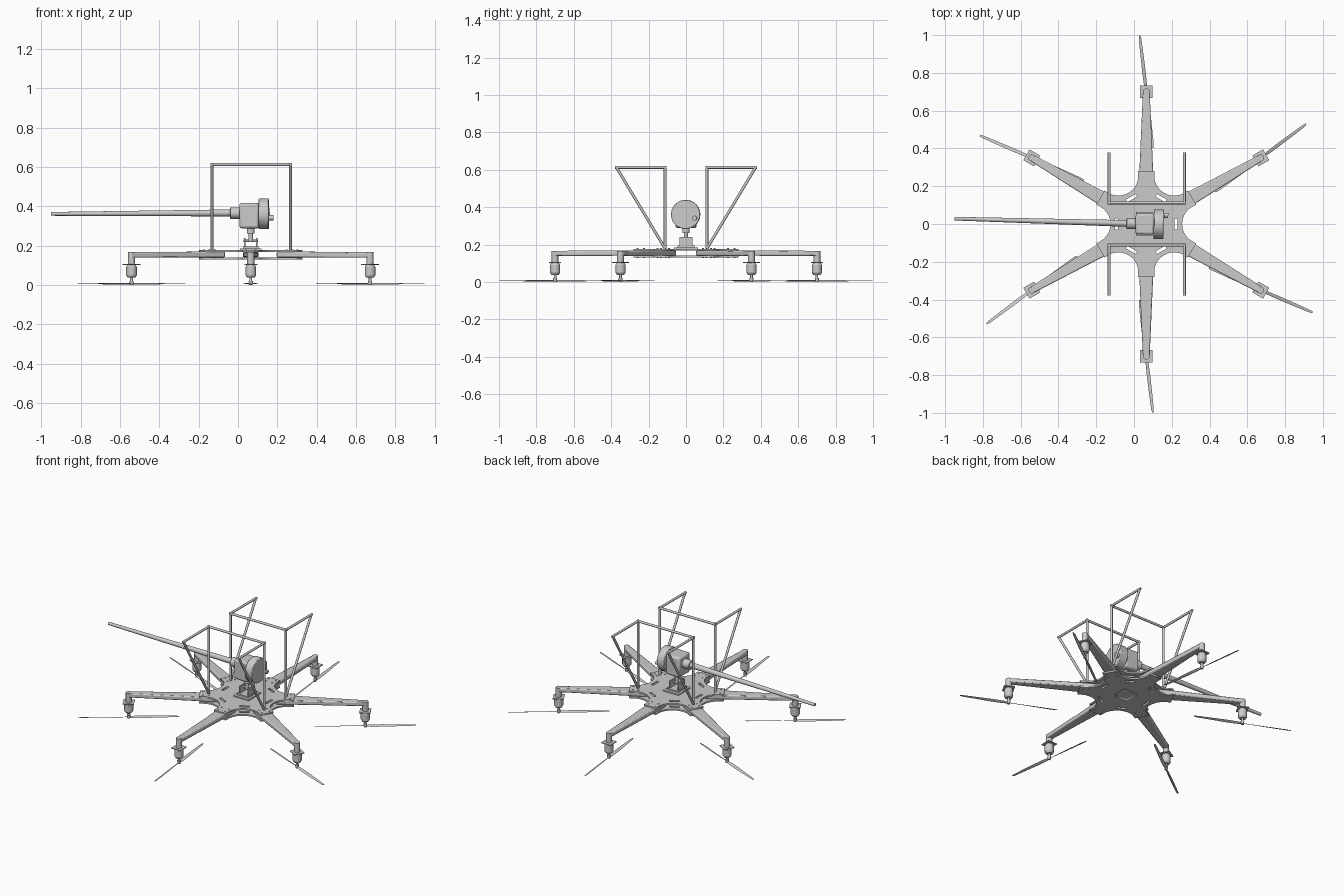
import bpy, bmesh, math
from mathutils import Matrix, Vector

if "Cube" in bpy.data.objects:
    bpy.data.objects.remove(bpy.data.objects["Cube"])

CX = 0.065                      # hub centre
HUB = Matrix.Translation((CX, 0, 0))


def finish(bm, name, mat=Matrix(), bevel=0, smooth=True):
    bmesh.ops.recalc_face_normals(bm, faces=bm.faces)
    me = bpy.data.meshes.new(name)
    bm.to_mesh(me)
    bm.free()
    ob = bpy.data.objects.new(name, me)
    bpy.context.collection.objects.link(ob)
    ob.matrix_world = mat
    if bevel:
        m = ob.modifiers.new("bevel", 'BEVEL')
        m.width, m.segments, m.limit_method = bevel, 2, 'ANGLE'
    if smooth:
        bpy.ops.object.select_all(action='DESELECT')
        ob.select_set(True)
        bpy.context.view_layer.objects.active = ob
        bpy.ops.object.shade_smooth_by_angle(angle=math.radians(35))
    return ob


def add_box(bm, lo, hi):
    lo, hi = Vector(lo), Vector(hi)
    m = Matrix.Translation((lo + hi) / 2) @ Matrix.Diagonal((*(hi - lo), 1))
    bmesh.ops.create_cube(bm, size=1, matrix=m)


def add_rod(bm, a, b, r1, r2=None, n=16):
    a, b = Vector(a), Vector(b)
    d = b - a
    m = Matrix.Translation((a + b) / 2) @ d.to_track_quat('Z', 'Y').to_matrix().to_4x4()
    bmesh.ops.create_cone(bm, cap_ends=True, segments=n, radius1=r1,
                          radius2=r1 if r2 is None else r2, depth=d.length, matrix=m)


def loft(bm, rings):
    rows = [[bm.verts.new(p) for p in ring] for ring in rings]
    n = len(rows[0])
    for a, b in zip(rows, rows[1:]):
        for i in range(n):
            bm.faces.new((a[i], a[(i + 1) % n], b[(i + 1) % n], b[i]))
    bm.faces.new(rows[0])
    bm.faces.new(rows[-1])


def turn(p, ang):
    c, s = math.cos(ang), math.sin(ang)
    return (p[0] * c - p[1] * s, p[0] * s + p[1] * c)


# Hub outline: six brackets joined by concave arcs
def hub_outline():
    pts = []
    arc_c, arc_r = 0.296, 0.106
    for k in range(6):
        a = math.radians(30 + 60 * k)
        pts += [turn((0.28, -0.043), a), turn((0.28, 0.043), a)]
        for j in range(13):
            t = math.radians(-129 + 258 * j / 12) / 2
            p = (arc_c - arc_r * math.cos(t * 0.8), arc_r * math.sin(t * 0.8))
            pts.append(turn(p, a + math.pi / 6))
    return pts


def plate(name, z0, z1, holes):
    cu = bpy.data.curves.new(name, 'CURVE')
    cu.dimensions, cu.fill_mode, cu.extrude = '2D', 'BOTH', (z1 - z0) / 2
    for loop in [hub_outline()] + holes:
        sp = cu.splines.new('POLY')
        sp.points.add(len(loop) - 1)
        for p, q in zip(sp.points, loop):
            p.co = (q[0], q[1], 0, 1)
        sp.use_cyclic_u = True
    tmp = bpy.data.objects.new(name + "_curve", cu)
    bpy.context.collection.objects.link(tmp)
    bpy.context.view_layer.update()
    me = bpy.data.meshes.new_from_object(tmp.evaluated_get(bpy.context.evaluated_depsgraph_get()))
    bpy.data.objects.remove(tmp)
    me.name = name
    ob = bpy.data.objects.new(name, me)
    bpy.context.collection.objects.link(ob)
    ob.location = (CX, 0, (z0 + z1) / 2)


slots = [[turn(p, math.radians(60 * k)) for p in
          ((0.15, -0.03), (0.166, -0.03), (0.166, 0.03), (0.15, 0.03))] for k in range(6)]
window = [(-0.05, -0.05), (0.05, -0.05), (0.05, 0.05), (-0.05, 0.05)]
plate("hub_top_plate", 0.168, 0.178, slots)
plate("hub_bottom_plate", 0.131, 0.141, slots + [window])

# Arms with motors and propellers, repeated six times
for k in range(6):
    m = HUB @ Matrix.Rotation(math.radians(30 + 60 * k), 4, 'Z')
    bm = bmesh.new()
    loft(bm, [[(r, -w, z0), (r, w, z0), (r, w, z1), (r, -w, z1)] for r, w, z0, z1 in
              ((0.172, 0.04, 0.141, 0.168), (0.29, 0.036, 0.141, 0.17), (0.70, 0.018, 0.14, 0.167))])
    finish(bm, f"arm_{k+1}", m, 0.006)

    bm = bmesh.new()
    add_rod(bm, (0.7, 0, 0.105), (0.7, 0, 0.167), 0.018)
    add_box(bm, (0.667, -0.033, 0.101), (0.733, 0.033, 0.106))
    finish(bm, f"motor_mount_{k+1}", m)

    bm = bmesh.new()
    for z0, z1, r0, r1 in ((0.101, 0.092, 0.022, 0.026), (0.092, 0.05, 0.027, 0.027),
                           (0.05, 0.038, 0.027, 0.019), (0.038, 0.022, 0.007, 0.007),
                           (0.022, 0.0, 0.011, 0.009)):
        add_rod(bm, (0.7, 0, z0), (0.7, 0, z1), r0, r1, 24)
    finish(bm, f"motor_{k+1}", m)

    bm = bmesh.new()
    for s in (1, -1):           # twisted blades
        rings = []
        for r, c, pitch in ((0.0, 0.006, 25), (0.04, 0.009, 28), (0.1, 0.01, 22),
                            (0.2, 0.0085, 14), (0.28, 0.007, 9), (0.299, 0.004, 7)):
            p = math.radians(pitch)
            ring = []
            for u, v in ((-c, 0), (0, -0.0014), (c, 0), (0, 0.0014)):
                ring.append((s * r, s * (u * math.cos(p) - v * math.sin(p)),
                             0.007 + u * math.sin(p) + v * math.cos(p)))
            rings.append(ring)
        loft(bm, rings)
    finish(bm, f"propeller_{k+1}",
           m @ Matrix.Translation((0.7, 0, 0)) @ Matrix.Rotation(math.radians(6.7), 4, 'Z'))

    bm = bmesh.new()            # bracket bolts
    for x in (0.225, 0.26):
        for y in (-0.025, 0.025):
            add_rod(bm, (x, y, 0.129), (x, y, 0.181), 0.005, n=8)
    finish(bm, f"bracket_bolts_{k+1}", m)

# Landing frames, one on each side
for side, name in ((-1, "front"), (1, "back")):
    bm = bmesh.new()
    r = 0.0075
    yi, yo, zt, zb = 0.112 * side, 0.372 * side, 0.613, 0.175
    for x in (-0.132, 0.267):
        add_rod(bm, (x, yi, zb), (x, yi, zt + r), r, n=12)
        add_rod(bm, (x, yi, zt), (x, yo + r * side, zt), r, n=12)
        add_rod(bm, (x, yo, zt), (x, yi, zb + 0.005), r, n=12)
    add_rod(bm, (-0.132 - r, yi, zt), (0.267 + r, yi, zt), r, n=12)
    finish(bm, f"{name}_landing_frame")

# Swivel base and yoke
bm = bmesh.new()
add_box(bm, (-0.055, -0.063, 0.177), (0.055, 0.063, 0.186))
add_box(bm, (-0.04, -0.045, 0.186), (0.04, 0.045, 0.195))
for x in (-0.03, 0.03):
    add_box(bm, (x - 0.004, -0.034, 0.19), (x + 0.004, 0.034, 0.24))
add_rod(bm, (-0.036, 0, 0.225), (0.036, 0, 0.225), 0.006)
finish(bm, "swivel_yoke", HUB)

# Upper assembly, slightly turned about the vertical axis
TOP = HUB @ Matrix.Rotation(math.radians(-1.6), 4, 'Z') @ Matrix.Translation((-CX, 0, 0))

bm = bmesh.new()
add_rod(bm, (0.065, 0, 0.22), (0.065, 0, 0.265), 0.011)
add_rod(bm, (0.065, 0, 0.262), (0.065, 0, 0.292), 0.02)
finish(bm, "swivel_neck", TOP)

bm = bmesh.new()
add_box(bm, (0.008, -0.056, 0.288), (0.108, 0.056, 0.418))
finish(bm, "boom_housing", TOP, 0.012)

bm = bmesh.new()
add_rod(bm, (0.105, 0, 0.362), (0.157, 0, 0.362), 0.078, n=40)
finish(bm, "round_drum", TOP, 0.004)

bm = bmesh.new()
add_rod(bm, (0.155, 0.048, 0.342), (0.18, 0.048, 0.342), 0.013)
add_rod(bm, (0.155, 0.045, 0.366), (0.162, 0.045, 0.366), 0.006)
finish(bm, "drum_knobs", TOP)

bm = bmesh.new()
add_rod(bm, (0.01, 0, 0.366), (-0.04, 0, 0.366), 0.029, n=24)
finish(bm, "boom_collar", TOP, 0.003)

bm = bmesh.new()
add_rod(bm, (0.0, 0, 0.367), (-0.95, 0, 0.362), 0.018, 0.0095, 24)
finish(bm, "long_boom", TOP)
